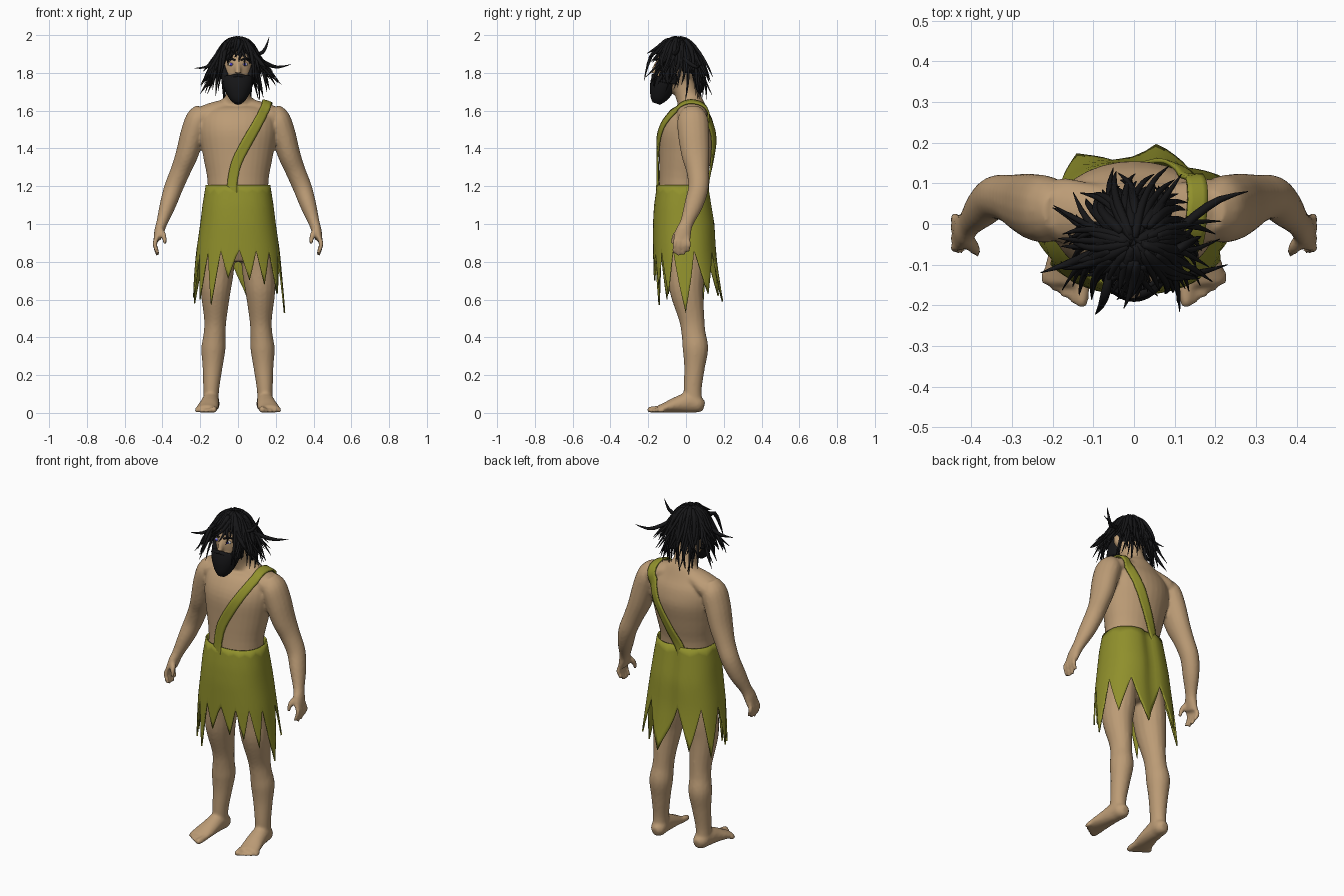
import bpy, bmesh, math, random
from mathutils import Vector, Matrix

if "Cube" in bpy.data.objects:
    bpy.data.objects.remove(bpy.data.objects["Cube"])

random.seed(7)
SKIN, CLOTH, BLACK = (.5, .33, .18, 1), (.28, .28, .025, 1), (.008, .008, .009, 1)
mats = {}


def finish(name, bm, color):
    bmesh.ops.recalc_face_normals(bm, faces=bm.faces)
    me = bpy.data.meshes.new(name)
    for f in bm.faces:
        f.smooth = True
    bm.to_mesh(me)
    bm.free()
    ob = bpy.data.objects.new(name, me)
    bpy.context.collection.objects.link(ob)
    if color not in mats:
        mats[color] = bpy.data.materials.new(name + "_colour")
        mats[color].diffuse_color = color
    me.materials.append(mats[color])
    return ob


def spline(pts, steps):
    """Catmull-Rom through tuples of any length."""
    out = []
    for i in range(len(pts) - 1):
        p0, p1, p2, p3 = (pts[max(0, min(len(pts) - 1, i + k))] for k in (-1, 0, 1, 2))
        for j in range(steps):
            t = j / steps
            out.append(tuple(.5 * (2 * b + (c - a) * t + (2 * a - 5 * b + 4 * c - d) * t * t
                             + (3 * b - a - 3 * c + d) * t ** 3) for a, b, c, d in zip(p0, p1, p2, p3)))
    return out + [tuple(pts[-1])]


def tube(bm, pts, n=16, steps=4, s=1):
    """Capped tube through (x, y, z, radius_a, radius_b); s mirrors x."""
    pts = spline([(p[0] * s,) + tuple(p[1:]) for p in pts], steps)
    c = [Vector(p[:3]) for p in pts]
    d = (c[-1] - c[0]).normalized()
    ref = Vector((0, 1, 0)) if abs(d.x) > .75 else Vector((1, 0, 0))
    rings = []
    for i, p in enumerate(pts):
        t = (c[min(i + 1, len(c) - 1)] - c[max(i - 1, 0)]).normalized()
        u = (ref - t * ref.dot(t)).normalized()
        v = t.cross(u)
        rings.append([bm.verts.new(c[i] + u * p[3] * math.cos(k * math.tau / n)
                                   + v * p[4] * math.sin(k * math.tau / n)) for k in range(n)])
    for a, b in zip(rings, rings[1:]):
        for k in range(n):
            bm.faces.new((a[k], a[(k + 1) % n], b[(k + 1) % n], b[k]))
    bm.faces.new(rings[0])
    bm.faces.new(rings[-1])


def ball(bm, c, r):
    bmesh.ops.create_uvsphere(bm, u_segments=20, v_segments=14, radius=1,
                              matrix=Matrix.Translation(c) @ Matrix.Diagonal((*r, 1)))


# Body: overlapping limbs fused into one smooth skin
bm = bmesh.new()
tube(bm, [(0, -.01, .8, .13, .08), (0, -.01, .88, .175, .12), (0, -.015, 1, .183, .14),
          (0, -.018, 1.2, .16, .125), (0, -.005, 1.35, .183, .138), (0, .008, 1.48, .205, .148),
          (0, .02, 1.57, .195, .12), (0, .025, 1.63, .13, .075), (0, .01, 1.67, .07, .062),
          (0, -.02, 1.75, .06, .06), (0, -.04, 1.8, .06, .06)], n=32)
ball(bm, (0, -.055, 1.83), (.083, .105, .135))
ball(bm, (0, -.09, 1.76), (.062, .072, .075))
tube(bm, [(0, -.148, 1.86, .012, .012), (0, -.165, 1.825, .014, .014), (0, -.172, 1.797, .019, .014)])
for s in (1, -1):
    ball(bm, (s * .085, -.045, 1.825), (.014, .022, .034))
    # shoulder, arm and palm
    tube(bm, [(0, .03, 1.62, .06, .05), (.1, .03, 1.605, .07, .048), (.17, .033, 1.575, .08, .055),
              (.21, .035, 1.55, .07, .05)], s=s)
    tube(bm, [(.185, .032, 1.61, .04, .05), (.21, .035, 1.56, .064, .08), (.238, .04, 1.48, .066, .083),
              (.27, .05, 1.37, .06, .075), (.305, .062, 1.28, .053, .06), (.342, .065, 1.19, .05, .054),
              (.372, .04, 1.1, .043, .05), (.402, .005, 1.01, .03, .036), (.416, -.012, .965, .027, .042),
              (.428, -.022, .92, .02, .046)], s=s)
    for i in range(4):
        y = -.06 + .025 * i
        end = .832 + (.012, 0, .004, .022)[i]
        tube(bm, [(.43, y * .8 - .003, .93, .013, .013), (.44, y, .89, .013, .012),
                  (.424, y - .004, end, .01, .009)], n=8, s=s)
    tube(bm, [(.41, -.035, .965, .018, .018), (.392, -.06, .935, .015, .015),
              (.386, -.072, .895, .011, .011)], n=8, s=s)
    # leg, foot and toes
    tube(bm, [(.095, -.01, .92, .085, .11), (.108, 0, .76, .087, .1), (.118, .003, .65, .08, .09),
              (.12, .03, .5, .06, .068), (.124, .04, .42, .058, .064), (.13, .05, .34, .064, .068),
              (.135, .045, .24, .053, .055), (.142, .035, .12, .042, .048), (.143, .04, .04, .042, .05)], s=s)
    tube(bm, [(.14, .096, .035, .02, .025), (.14, .07, .042, .042, .042), (.145, .02, .055, .046, .055),
              (.152, -.05, .043, .052, .042), (.162, -.11, .028, .058, .027), (.166, -.15, .02, .056, .018)], s=s)
    for i in range(5):
        r = .018 if i == 0 else .0125
        x, y = .122 + .0235 * i + .004 * (i == 0), -.205 + .01 * i + .001 * i * i
        tube(bm, [(x, -.125, .022, r, r), (x + .002, y + .025, r, r, r), (x + .003, y, r * .9, r * .7, r * .7)], n=8, s=s)
body = finish("body", bm, SKIN)
m = body.modifiers.new("fuse", 'REMESH')
m.mode, m.voxel_size, m.use_smooth_shade = 'VOXEL', .008, True
m = body.modifiers.new("soften", 'SMOOTH')
m.factor, m.iterations = .5, 5

# Wrapped skirt with ragged pointed hem: (z, half width, front y, back y)
prof = [(1.205, .167, -.15, .118), (1.1, .184, -.165, .135), (1.0, .196, -.171, .152),
        (.85, .218, -.17, .16), (.7, .232, -.168, .18), (.5, .25, -.165, .215)]
teeth = [(12, .7), (33, .68), (58, .63), (85, .53), (122, .63), (170, .59), (212, .62),
         (250, .58), (284, .61), (306, .6), (328, .57), (350, .71)]


def skirt_point(a, z):
    for p, q in zip(prof, prof[1:]):
        if z >= q[0]:
            break
    t = (p[0] - z) / (p[0] - q[0])
    rx, yf, yb = (p[k] + (q[k] - p[k]) * t for k in (1, 2, 3))
    cy, ry = (yf + yb) / 2, (yb - yf) / 2
    sx, c = math.sin(a), -math.cos(a)
    y = cy + ry * math.copysign(abs(c) ** .85, c) - .015 * math.exp(-((a - math.pi) / .15) ** 2)
    return (rx * math.copysign(abs(sx) ** .85, sx), y, z)


hem = []
for i, (a, z) in enumerate(teeth):
    nxt = teeth[(i + 1) % len(teeth)][0] + (360 if i + 1 == len(teeth) else 0)
    mid = (a + nxt) / 2
    for j in range(4):
        hem.append((a + (mid - a) * j / 4, z + (.86 - z) * j / 4))
    z2 = teeth[(i + 1) % len(teeth)][1]
    for j in range(4):
        hem.append((mid + (nxt - mid) * j / 4, .86 + (z2 - .86) * j / 4))
bm = bmesh.new()
cols = [[bm.verts.new(skirt_point(math.radians(a), 1.205 + (z - 1.205) * r / 12)) for r in range(13)] for a, z in hem]
for c0, c1 in zip(cols, cols[1:] + cols[:1]):
    for r in range(12):
        bm.faces.new((c0[r], c1[r], c1[r + 1], c0[r + 1]))
skirt = finish("skirt", bm, CLOTH)
m = skirt.modifiers.new("thickness", 'SOLIDIFY')
m.thickness, m.offset = .008, 0

# Shoulder strap: ribbon laid onto the body
path = spline([(-.033, -.16, 1.16), (-.028, -.16, 1.24), (-.005, -.155, 1.33), (.04, -.15, 1.42),
               (.092, -.14, 1.51), (.14, -.09, 1.6), (.16, .01, 1.67), (.155, .1, 1.63), (.125, .15, 1.52),
               (.075, .165, 1.41), (.015, .15, 1.3), (-.03, .125, 1.22), (-.055, .12, 1.16)], 6)
path = [Vector(p) for p in path]
bm = bmesh.new()
rows = []
for i, p in enumerate(path):
    t = path[min(i + 1, len(path) - 1)] - path[max(i - 1, 0)]
    w = t.cross(p - Vector((.03, .01, min(p.z, 1.5)))).normalized()
    rows.append([bm.verts.new(p + w * k * .014) for k in (-2, -1, 0, 1, 2)])
for a, b in zip(rows, rows[1:]):
    for k in range(4):
        bm.faces.new((a[k], a[k + 1], b[k + 1], b[k]))
strap = finish("shoulder_strap", bm, CLOTH)
m = strap.modifiers.new("lay", 'SHRINKWRAP')
m.target, m.offset, m.wrap_mode = body, .01, 'ABOVE_SURFACE'
m = strap.modifiers.new("thickness", 'SOLIDIFY')
m.thickness, m.offset = .01, 0

# Beard, sideburns, moustache and brows
bm = bmesh.new()
tube(bm, [(0, -.158, 1.638, .018, .02), (0, -.15, 1.66, .042, .04), (0, -.135, 1.7, .065, .06),
          (0, -.122, 1.74, .08, .068), (0, -.112, 1.772, .084, .068)], n=24)
for s in (1, -1):
    tube(bm, [(.06, -.1, 1.75, .028, .055), (.07, -.09, 1.8, .02, .045), (.08, -.075, 1.85, .01, .022)], s=s)
    tube(bm, [(0, -.172, 1.786, .012, .009), (.025, -.168, 1.782, .012, .01), (.055, -.145, 1.765, .012, .01)], n=8, s=s)
    tube(bm, [(.015, -.158, 1.868, .006, .005), (.04, -.15, 1.875, .006, .006), (.065, -.128, 1.868, .004, .003)], n=6, s=s)
finish("beard_and_brows", bm, BLACK)

# Lips and eyes
bm = bmesh.new()
ball(bm, (0, -.172, 1.765), (.022, .012, .007))
finish("lips", bm, (.45, .22, .15, 1))
for name, y, r, col in (("eye_whites", -.142, (.016, .014, .009), (.8, .8, .8, 1)),
                        ("irises", -.152, (.007, .006, .007), (.08, .06, .7, 1))):
    bm = bmesh.new()
    for s in (1, -1):
        ball(bm, (s * .036, y, 1.845), r)
    finish(name, bm, col)

# Hair: scalp cap plus tapered locks fanning out from the crown
bm = bmesh.new()
ball(bm, (0, -.038, 1.865), (.094, .106, .112))


def lock(pts, r):
    n = len(pts) - 1
    tube(bm, [(*p, *[r * min(1, .6 + 2 * i / n) * (1 - i / n) ** .5 + .001] * 2) for i, p in enumerate(pts)], n=6, steps=2)


N = 130
for i in range(N):
    az = -math.pi + math.tau * (i + random.random()) / N
    side = abs(az)
    shell = random.uniform(.88, 1.03)
    el0, curl = random.uniform(50, 88), random.uniform(-.45, .45)
    if side < .8:      # fringe
        el1, f, drop = random.uniform(22, 45), random.uniform(.1, .5), random.uniform(0, .03 + .1 * side)
    elif side < 2.1:   # sides
        el1, f, drop = random.uniform(-30, 8), random.uniform(.25, 1.05), random.uniform(0, .1)
    else:              # back
        el1, f, drop = random.uniform(-35, -5), random.uniform(.2, .75), random.uniform(.03, .16)
    pts = []
    for k in range(7):
        t = k / 6
        el, a = math.radians(el0 + (el1 - el0) * t), az + curl * t * t
        r = math.cos(el) * (1 + f * t ** 3) * shell
        pts.append((.11 * math.sin(a) * r, -.045 - .122 * math.cos(a) * r,
                    1.845 + .14 * shell * math.sin(el) - drop * t * t))
    lock(pts, random.uniform(.011, .015))
# stray spikes seen in the outline
for pts in ([(.05, -.08, 1.94), (.11, -.06, 1.9), (.145, -.04, 1.93), (.165, -.03, 1.99)],
            [(.08, -.04, 1.9), (.15, .02, 1.85), (.21, .06, 1.83), (.28, .08, 1.845)],
            [(-.07, -.06, 1.9), (-.12, -.08, 1.86), (-.17, -.1, 1.83), (-.23, -.12, 1.825)],
            [(-.06, -.12, 1.92), (-.07, -.17, 1.91), (-.08, -.2, 1.85), (-.095, -.222, 1.76)],
            [(.05, -.1, 1.93), (.1, -.13, 1.88), (.16, -.12, 1.8), (.23, -.1, 1.74)],
            [(-.07, -.02, 1.88), (-.13, 0, 1.81), (-.16, .02, 1.75), (-.2, .04, 1.69)]):
    lock(pts, .013)
finish("hair", bm, BLACK)

for m in bpy.data.materials:
    if m.users and not m.is_grease_pencil:
        m.use_nodes = True
        m.node_tree.nodes["Principled BSDF"].inputs["Base Color"].default_value = m.diffuse_color
